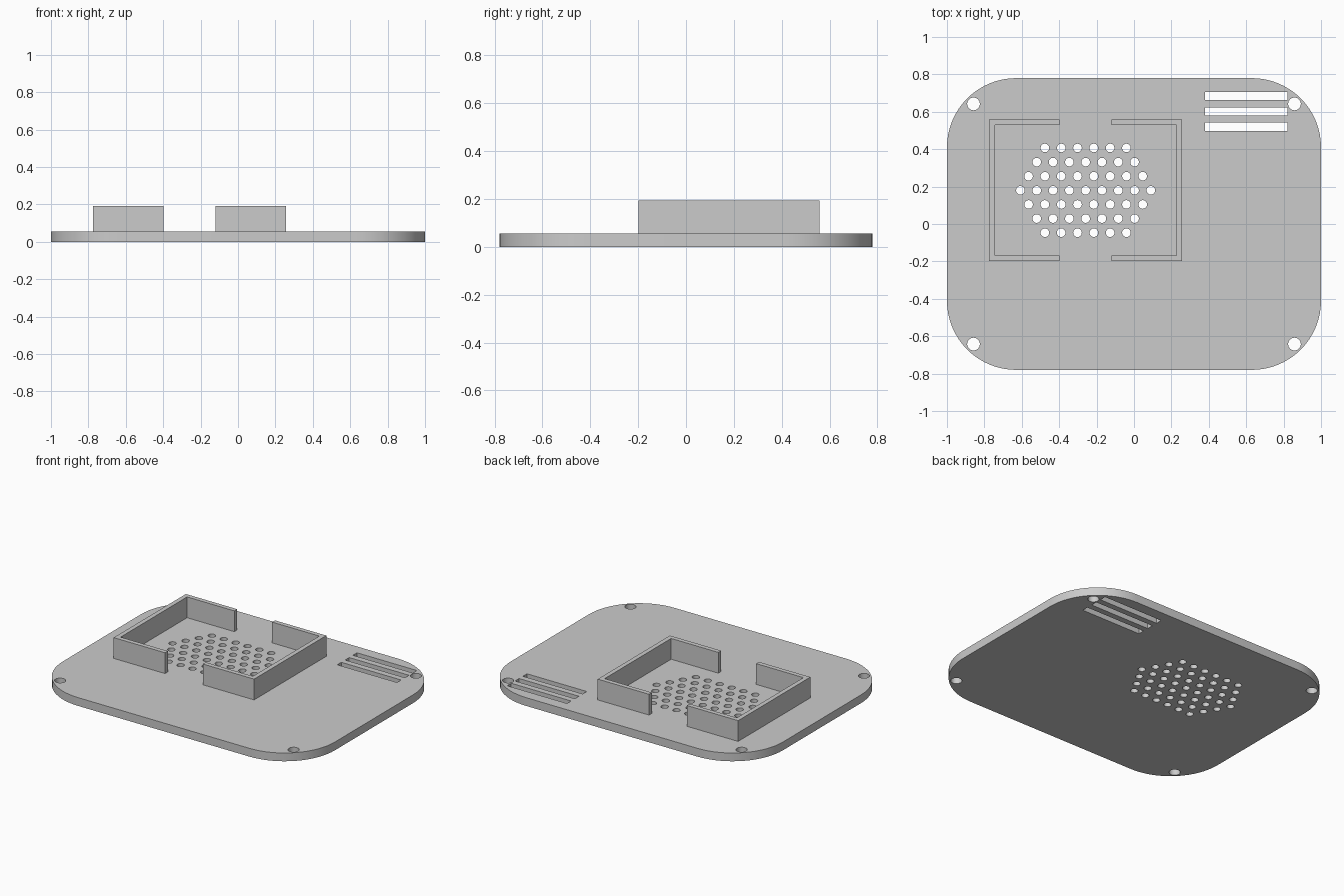
import bpy, bmesh
from math import cos, sin, pi, sqrt, radians

cube = bpy.data.objects.get("Cube")
if cube:
    bpy.data.objects.remove(cube, do_unlink=True)

grey = bpy.data.materials.new("light_grey_plastic")
grey.use_nodes = True
COLOUR = (0.6, 0.6, 0.6, 1)
grey.diffuse_color = COLOUR
grey.node_tree.nodes["Principled BSDF"].inputs["Base Color"].default_value = COLOUR


def arc(cx, cy, r, start=0, sweep=2 * pi, n=28, closed=True):
    steps = n if closed else n + 1
    return [(cx + r * cos(start + sweep * i / n), cy + r * sin(start + sweep * i / n))
            for i in range(steps)]


def rect(x0, x1, y0, y1):
    return [(x0, y0), (x1, y0), (x1, y1), (x0, y1)]


def extrude_loops(name, loops, z0, z1):
    """Fill the first loop, leave the others as holes, and give it thickness."""
    curve = bpy.data.curves.new(name + "_profile", "CURVE")
    curve.dimensions = "2D"
    curve.fill_mode = "BOTH"
    curve.extrude = (z1 - z0) / 2
    for pts in loops:
        s = curve.splines.new("POLY")
        s.points.add(len(pts) - 1)
        for p, (x, y) in zip(s.points, pts):
            p.co = (x, y, 0, 1)
        s.use_cyclic_u = True
    helper = bpy.data.objects.new(name + "_profile", curve)
    bpy.context.collection.objects.link(helper)
    deps = bpy.context.evaluated_depsgraph_get()
    mesh = bpy.data.meshes.new_from_object(helper.evaluated_get(deps))
    bpy.data.objects.remove(helper, do_unlink=True)

    bm = bmesh.new()
    bm.from_mesh(mesh)
    bmesh.ops.remove_doubles(bm, verts=bm.verts, dist=1e-5)
    bmesh.ops.translate(bm, verts=bm.verts, vec=(0, 0, (z0 + z1) / 2))
    bmesh.ops.recalc_face_normals(bm, faces=bm.faces)
    bm.to_mesh(mesh)
    bm.free()
    mesh.materials.clear()
    mesh.materials.append(grey)
    mesh.name = name
    obj = bpy.data.objects.new(name, mesh)
    bpy.context.collection.objects.link(obj)
    bpy.ops.object.select_all(action="DESELECT")
    obj.select_set(True)
    bpy.context.view_layer.objects.active = obj
    bpy.ops.object.shade_smooth_by_angle(angle=radians(30))
    return obj


# Rounded outline of the lid
HX, HY, R, THICK = 1.0, 0.78, 0.37, 0.055
outline = []
for k, (sx, sy) in enumerate([(1, 1), (-1, 1), (-1, -1), (1, -1)]):
    outline += arc(sx * (HX - R), sy * (HY - R), R, k * pi / 2, pi / 2, 16, False)
loops = [outline]

# Screw holes near the corners
for sx in (-1, 1):
    for sy in (-1, 1):
        loops.append(arc(sx * 0.858, sy * 0.642, 0.034))

# Hexagonal grille of round holes
CX, CY, PITCH = -0.2585, 0.18, 0.0872
for row in range(-3, 4):
    count = 9 - abs(row)
    for i in range(count):
        loops.append(arc(CX + (i - (count - 1) / 2) * PITCH,
                         CY + row * PITCH * sqrt(3) / 2, 0.023, n=24))

# Vent slots
for i in range(3):
    y = 0.685 - i * 0.0825
    loops.append(rect(0.38, 0.82, y - 0.0215, y + 0.0215))

extrude_loops("lid_plate", loops, 0, THICK)

# Pair of C-shaped walls facing each other around the grille
HALF_W, HALF_D, ARM, WALL = 0.516, 0.379, 0.377, 0.03
for name, s in (("right_bracket", -1), ("left_bracket", 1)):
    outer, inner, tip = HALF_W, HALF_W - WALL, HALF_W - ARM
    half = [(tip, HALF_D - WALL), (tip, HALF_D), (outer, HALF_D)]
    pts = [(inner, HALF_D - WALL)] + half
    pts += [(x, -y) for x, y in reversed(pts)]
    extrude_loops(name, [[(CX + s * x, CY + y) for x, y in pts]], THICK, 0.193)
